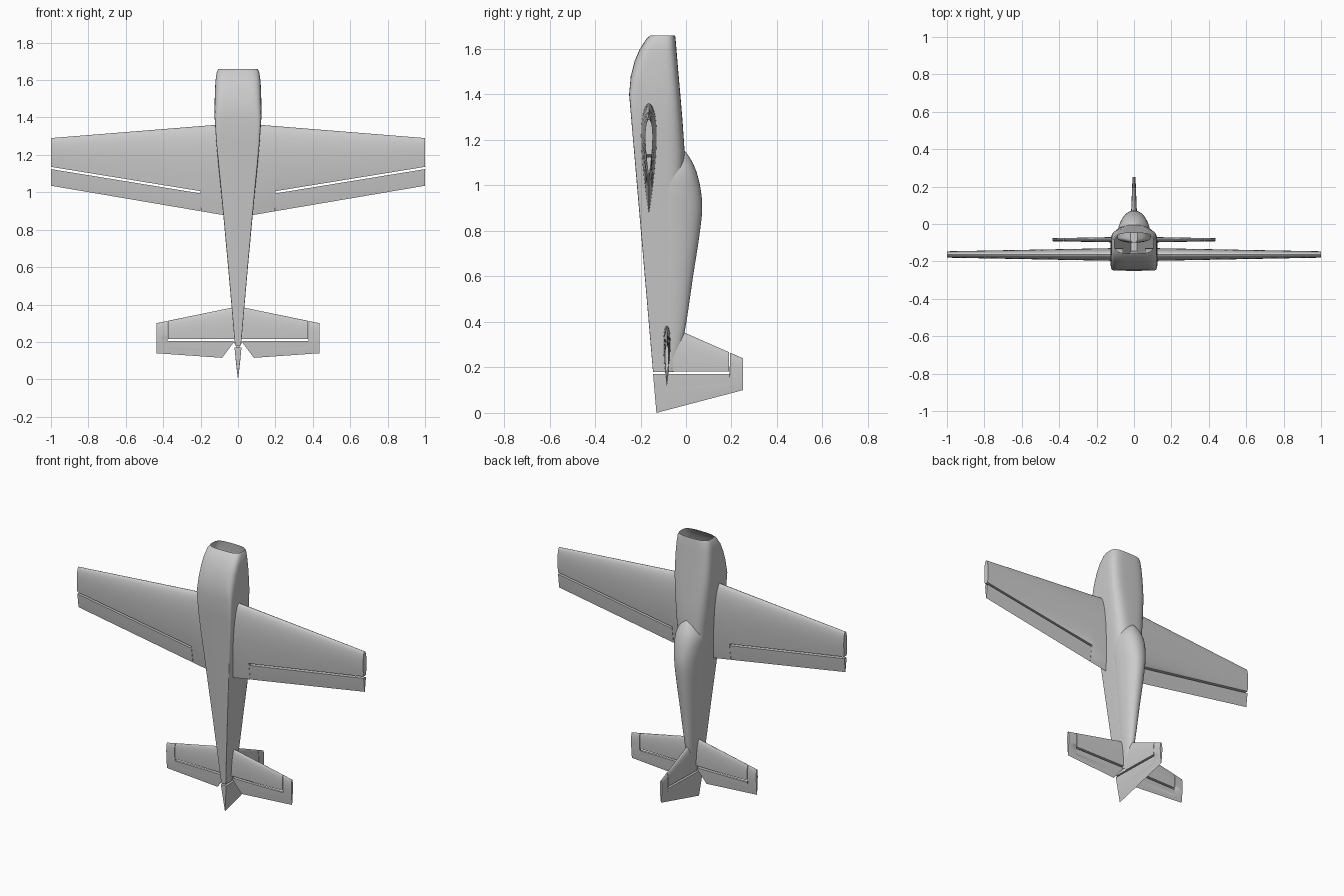
import bpy, bmesh, math

if "Cube" in bpy.data.objects:
    bpy.data.objects.remove(bpy.data.objects["Cube"], do_unlink=True)

# Single plain grey finish
grey = bpy.data.materials.new("plain_grey")
grey.use_nodes = True
GREY = (0.6, 0.6, 0.6, 1)
grey.diffuse_color = GREY
for node in grey.node_tree.nodes:
    if node.type == 'BSDF_PRINCIPLED':
        node.inputs["Base Color"].default_value = GREY


def loft(name, rings, cap_start=True, cap_end=True, angle=35):
    """Skin a row of closed rings that share one point count."""
    bm = bmesh.new()
    loops = [[bm.verts.new(p) for p in ring] for ring in rings]
    n = len(loops[0])
    for a, b in zip(loops, loops[1:]):
        for i in range(n):
            j = (i + 1) % n
            bm.faces.new((a[i], a[j], b[j], b[i]))
    if cap_start:
        bm.faces.new(loops[0])
    if cap_end:
        bm.faces.new(loops[-1])
    bmesh.ops.remove_doubles(bm, verts=bm.verts, dist=1e-5)
    bmesh.ops.recalc_face_normals(bm, faces=bm.faces)
    mesh = bpy.data.meshes.new(name)
    bm.to_mesh(mesh)
    bm.free()
    mesh.materials.append(grey)
    obj = bpy.data.objects.new(name, mesh)
    bpy.context.collection.objects.link(obj)
    bpy.ops.object.select_all(action='DESELECT')
    obj.select_set(True)
    bpy.context.view_layer.objects.active = obj
    bpy.ops.object.shade_smooth_by_angle(angle=math.radians(angle))
    return obj


def section(z, low, mid, top, half, e_low, e_top, n=64):
    """Rounded cross-section with separate roundness below and above mid."""
    ring = []
    for i in range(n):
        a = 2 * math.pi * i / n
        c, s = math.cos(a), math.sin(a)
        e = e_top if s > 0 else e_low
        rise = (top - mid) if s > 0 else (low - mid)
        x = half * math.copysign(abs(c) ** e, c)
        ring.append((x, mid + rise * abs(s) ** e, z))
    return ring


def smooth_rows(rows, steps=5):
    """Catmull-Rom resampling of station rows."""
    out = []
    for i in range(len(rows) - 1):
        p0, p1 = rows[max(i - 1, 0)], rows[i]
        p2, p3 = rows[i + 1], rows[min(i + 2, len(rows) - 1)]
        for k in range(steps):
            t = k / steps
            out.append([0.5 * (2 * b + (c - a) * t + (2 * a - 5 * b + 4 * c - d) * t ** 2
                               + (3 * b - a - 3 * c + d) * t ** 3)
                        for a, b, c, d in zip(p0, p1, p2, p3)])
    return out + [rows[-1]]


# Fuselage, open at the nose: z, belly y, mid y, top y, half width, roundness
def belly(z):
    return -0.25 + (1.4 - z) * 0.086


stations = [
    (1.66, -0.157, -0.105, -0.048, 0.105, 0.6, 0.6),
    (1.645, -0.174, -0.11, -0.046, 0.113, 0.5, 0.55),
    (1.6, -0.203, -0.12, -0.042, 0.12, 0.42, 0.52),
    (1.55, -0.225, -0.12, -0.038, 0.123, 0.36, 0.5),
    (1.48, -0.243, -0.12, -0.032, 0.125, 0.28, 0.5),
    (1.4, belly(1.4), -0.12, -0.025, 0.125, 0.16, 0.5),
    (1.28, belly(1.28), -0.12, -0.015, 0.117, 0.1, 0.55),
    (1.15, belly(1.15), -0.12, -0.006, 0.105, 0.07, 0.6),
    (1.0, belly(1.0), -0.11, -0.01, 0.09, 0.06, 0.65),
    (0.6, belly(0.6), -0.1, -0.02, 0.053, 0.06, 0.7),
    (0.35, belly(0.35), -0.1, -0.035, 0.031, 0.06, 0.7),
    (0.18, belly(0.18), -0.1, -0.055, 0.016, 0.06, 0.7),
]
loft("fuselage", [section(*s) for s in stations], cap_start=False)

# Canopy flowing into the rear deck: z, top y, half width
canopy = [
    (1.155, -0.008, 0.02), (1.12, 0.018, 0.06), (1.06, 0.046, 0.087),
    (0.98, 0.065, 0.0875), (0.89, 0.071, 0.0795), (0.76, 0.056, 0.0675),
    (0.6, 0.031, 0.053), (0.35, -0.007, 0.031), (0.2, -0.048, 0.018),
]
loft("canopy_and_rear_deck",
     [section(z, -0.1, -0.075, top, half, 1, 0.9) for z, top, half in smooth_rows(canopy)])


def airfoil(f):
    return 5 * (0.2969 * math.sqrt(f) - 0.126 * f - 0.3516 * f ** 2
                + 0.2843 * f ** 3 - 0.1036 * f ** 4) * 2


def panel(name, rows, lead, trail, thick, place, n=12):
    """Slice of an airfoil surface; rows are (span, front z, rear z)."""
    rings = []
    for s, front, rear in rows:
        chord = lead(s) - trail(s)
        upper, lower = [], []
        for k in range(n + 1):
            z = front + (rear - front) * (1 - math.cos(math.pi / 2 * k / n))
            f = min(max((lead(s) - z) / chord, 0), 1)
            h = thick(s) * airfoil(f)
            upper.append(place(s, h, z))
            lower.append(place(s, -h, z))
        rings.append(upper + lower[::-1])
    loft(name, rings, angle=30)


GAP = 0.006
STEP = 0.001

# Wing lines
w_lead = lambda s: 1.37 - 0.08 * s
w_trail = lambda s: 0.865 + 0.17 * s
w_hinge = lambda s: 0.9675 + 0.1625 * s
w_thick = lambda s: 0.036 - 0.019 * s
# Tailplane lines
t_lead = lambda s: 0.39 - 0.206 * s
t_trail = lambda s: 0.109 + 0.07 * s
t_thick = lambda s: 0.016 - 0.018 * s
t_hinge = 0.21

for side, label in ((1, "left"), (-1, "right")):
    at_wing = lambda s, h, z: (side * s, -0.163 + h, z)
    at_tail = lambda s, h, z: (side * s, -0.084 + h, z)

    # Wing with a notch for the aileron
    panel(label + "_wing",
          [(s, w_lead(s), w_trail(s)) for s in (0.06, 0.2 - STEP)]
          + [(s, w_lead(s), w_hinge(s) + GAP) for s in (0.2, 1)],
          w_lead, w_trail, w_thick, at_wing, 16)
    panel(label + "_aileron",
          [(s, w_hinge(s) - GAP, w_trail(s)) for s in (0.2 + STEP, 1)],
          w_lead, w_trail, w_thick, at_wing)

    # Tailplane and horn-balanced elevator
    panel(label + "_tailplane",
          [(s, t_lead(s), t_hinge + GAP) for s in (0.01, 0.375)],
          t_lead, t_trail, t_thick, at_tail)
    panel(label + "_elevator",
          [(0.025, t_hinge - GAP, 0.195), (0.085, t_hinge - GAP, t_trail(0.085)),
           (0.377, t_hinge - GAP, t_trail(0.377))]
          + [(s, t_lead(s), t_trail(s)) for s in (0.377 + STEP, 0.437)],
          t_lead, t_trail, t_thick, at_tail)

# Fin and horn-balanced rudder
f_lead = lambda s: 0.35 - 0.44 * s
f_trail = lambda s: 0.1 + (s - 0.25) * 0.263
f_thick = lambda s: 0.018 - 0.04 * s
f_hinge = 0.176
at_fin = lambda s, h, z: (h, s, z)

panel("fin", [(s, f_lead(s), f_hinge + GAP) for s in (-0.06, 0.19)],
      f_lead, f_trail, f_thick, at_fin)
panel("rudder",
      [(-0.144, f_hinge - GAP, 0.16), (-0.13, f_hinge - GAP, f_trail(-0.13)),
       (0.192, f_hinge - GAP, f_trail(0.192))]
      + [(s, f_lead(s), f_trail(s)) for s in (0.192 + STEP, 0.25)],
      f_lead, f_trail, lambda s: max(0.018 - 0.04 * s, 0.008), at_fin)
